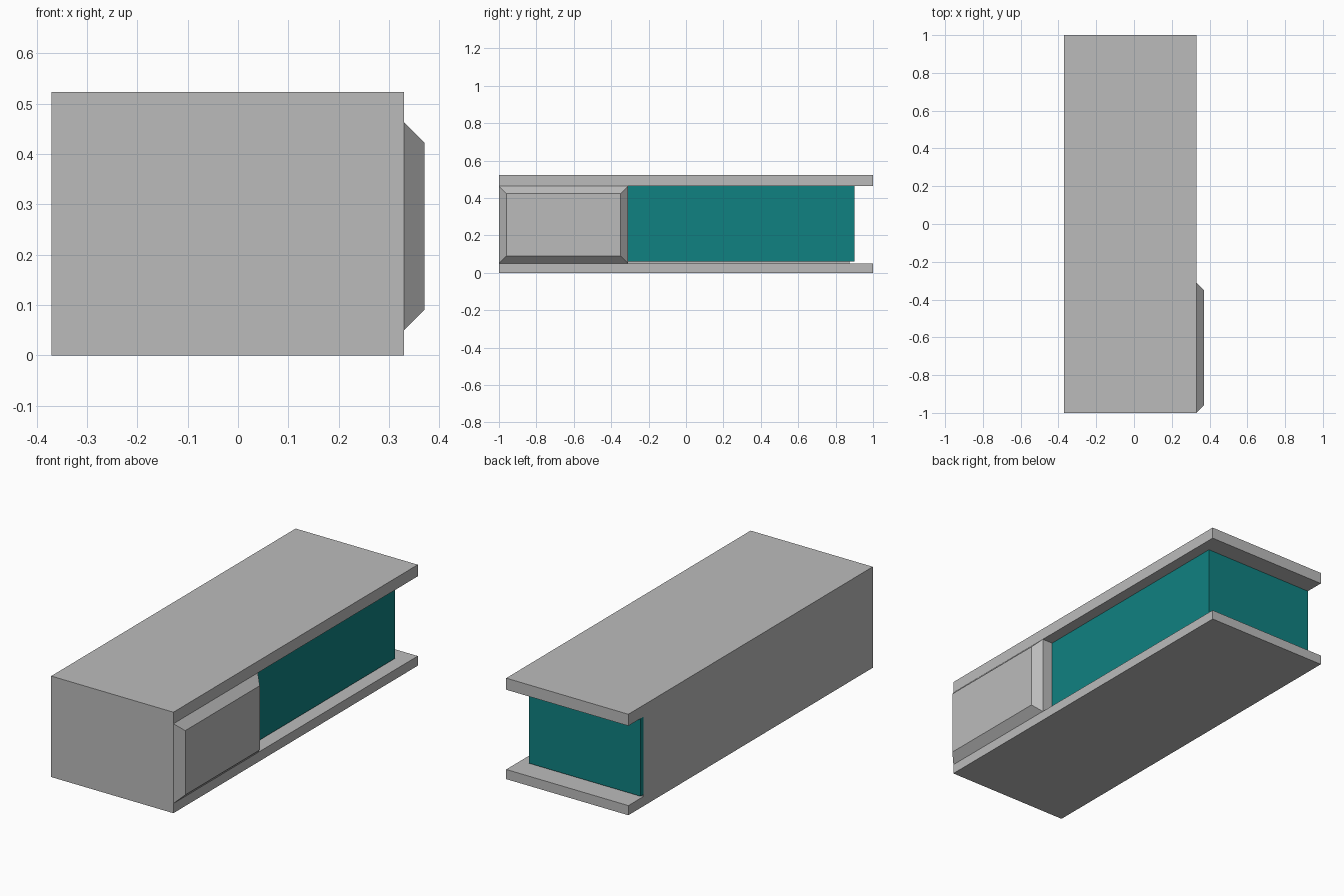
import bpy
import bmesh

cube = bpy.data.objects.get("Cube")
if cube:
    bpy.data.objects.remove(cube, do_unlink=True)


def material(name, rgb):
    m = bpy.data.materials.new(name)
    m.use_nodes = True
    m.diffuse_color = (*rgb, 1)
    m.node_tree.nodes["Principled BSDF"].inputs["Base Color"].default_value = (*rgb, 1)
    return m


def box(name, x, y, z, mat, inset=0.0):
    """Box between the given ranges; inset chamfers the +x side in y and z."""
    bm = bmesh.new()
    bmesh.ops.create_cube(bm, size=1)
    for v in bm.verts:
        signs = [c > 0 for c in v.co]
        v.co = [r[s] for r, s in zip((x, y, z), signs)]
        if signs[0]:
            v.co.y += -inset if signs[1] else inset
            v.co.z += -inset if signs[2] else inset
    mesh = bpy.data.meshes.new(name)
    bm.to_mesh(mesh)
    bm.free()
    mesh.materials.append(mat)
    obj = bpy.data.objects.new(name, mesh)
    bpy.context.collection.objects.link(obj)
    return obj


grey = material("concrete grey", (0.5, 0.5, 0.5))
teal = material("teal glass", (0.005, 0.22, 0.22))

LEFT, RIGHT = -0.37, 0.33
FLOOR, CEILING, TOP = 0.05, 0.463, 0.523
BLOCK_END, WALL_END, GLASS_END = -0.31, 0.875, 0.9
GLASS_X, PANE = 0.27, 0.025

# Floor and roof slabs
box("floor_slab", (LEFT, RIGHT), (-1, 1), (0, FLOOR), grey)
box("roof_slab", (LEFT, RIGHT), (-1, 1), (CEILING, TOP), grey)

# Solid side wall and the closed front block between the slabs
box("side_wall", (LEFT, LEFT + 0.05), (BLOCK_END, WALL_END), (FLOOR, CEILING), grey)
box("front_block", (LEFT, RIGHT), (-1, BLOCK_END), (FLOOR, CEILING), grey)

# Chamfered panel standing out of the block
box("chamfered_panel", (RIGHT, RIGHT + 0.04), (-1, BLOCK_END), (FLOOR, CEILING), grey, 0.04)

# Glass panes along the side and across the back
glass_z = (FLOOR + 0.01, CEILING)
box("side_glass", (GLASS_X - PANE, GLASS_X), (BLOCK_END, GLASS_END), glass_z, teal)
box("back_glass", (LEFT, GLASS_X - PANE), (WALL_END, GLASS_END), glass_z, teal)
